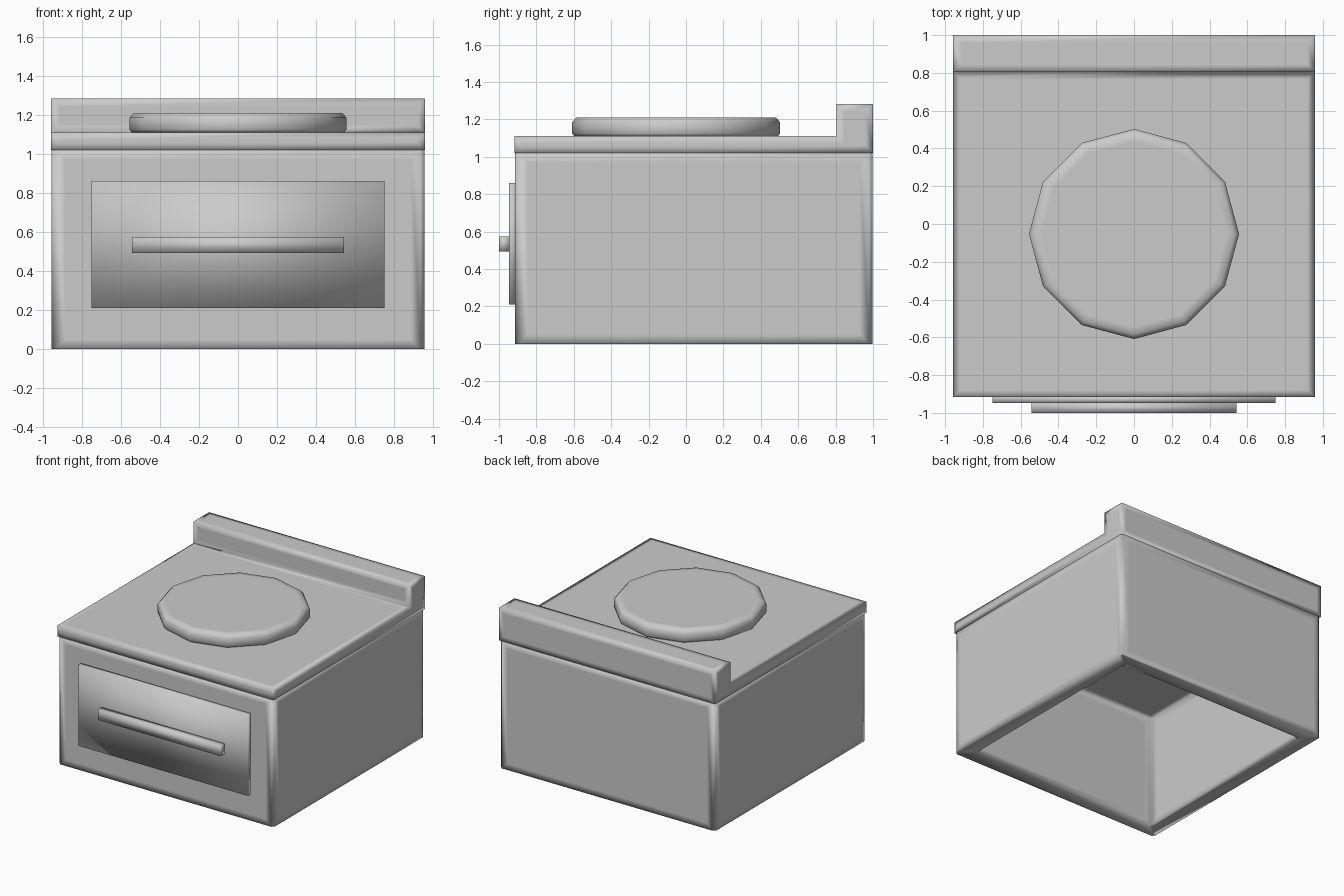
import bpy, bmesh, math
from mathutils import Vector

if "Cube" in bpy.data.objects:
    bpy.data.objects.remove(bpy.data.objects["Cube"])


def finish(bm, name, loops=0.0, min_area=0.0):
    """Optionally add support loops around the large faces, then shade smooth."""
    bmesh.ops.recalc_face_normals(bm, faces=bm.faces)
    if loops:
        big = [f for f in bm.faces if f.calc_area() > min_area]
        bmesh.ops.inset_individual(bm, faces=big, thickness=loops,
                                   use_even_offset=True)
    mesh = bpy.data.meshes.new(name)
    bm.to_mesh(mesh)
    bm.free()
    mesh.shade_smooth()
    obj = bpy.data.objects.new(name, mesh)
    bpy.context.collection.objects.link(obj)
    return obj


def box_mesh(lo, hi):
    bm = bmesh.new()
    bmesh.ops.create_cube(bm, size=1)
    lo, hi = Vector(lo), Vector(hi)
    bmesh.ops.scale(bm, vec=hi - lo, verts=bm.verts)
    bmesh.ops.translate(bm, vec=(lo + hi) / 2, verts=bm.verts)
    return bm


# Cabinet body: thick-walled shell, open underneath, chamfered upright corners
bm = box_mesh((-0.955, -0.915, 0), (0.955, 0.998, 1.02))
bm.normal_update()
bottom = min(bm.faces, key=lambda f: f.calc_center_median().z)
bmesh.ops.inset_region(bm, faces=[bottom], thickness=0.115, use_even_offset=True)
ceiling = bmesh.ops.extrude_discrete_faces(bm, faces=[bottom])["faces"][0]
bmesh.ops.translate(bm, vec=(0, 0, 0.905), verts=ceiling.verts)
upright = [e for e in bm.edges
           if abs(e.verts[0].co.z - e.verts[1].co.z) > 0.5]
bmesh.ops.bevel(bm, geom=upright, offset=0.02, segments=1,
                profile=0.5, affect='EDGES')
finish(bm, "cabinet_body", 0.05, 0.5)

# Worktop with raised back splash: L profile extruded along x
profile = [(-0.917, 1.02), (1.0, 1.02), (1.0, 1.283),
           (0.805, 1.283), (0.805, 1.11), (-0.917, 1.11)]
bm = bmesh.new()
face = bm.faces.new([bm.verts.new((-0.957, y, z)) for y, z in profile])
side = bmesh.ops.extrude_face_region(bm, geom=[face])["geom"]
bmesh.ops.translate(bm, vec=(1.914, 0, 0),
                    verts=[g for g in side if isinstance(g, bmesh.types.BMVert)])
finish(bm, "worktop", 0.04)

# Hot plate: twelve-sided disc with chamfered rim
bm = bmesh.new()
rings = []
for r, z in [(0.545, 1.11), (0.556, 1.125), (0.556, 1.185), (0.533, 1.21)]:
    rings.append([bm.verts.new((r * math.cos(i * math.pi / 6),
                                -0.053 + r * math.sin(i * math.pi / 6), z))
                  for i in range(12)])
for a, b in zip(rings, rings[1:]):
    for i in range(12):
        j = (i + 1) % 12
        bm.faces.new((a[i], a[j], b[j], b[i]))
bm.faces.new(rings[0][::-1])
bm.faces.new(rings[-1])
finish(bm, "hot_plate", 0.04, 0.5)

# Drawer front and its bar handle
finish(box_mesh((-0.75, -0.947, 0.21), (0.75, -0.91, 0.86)), "drawer_front")
finish(box_mesh((-0.543, -1.0, 0.493), (0.543, -0.945, 0.575)), "drawer_handle")
